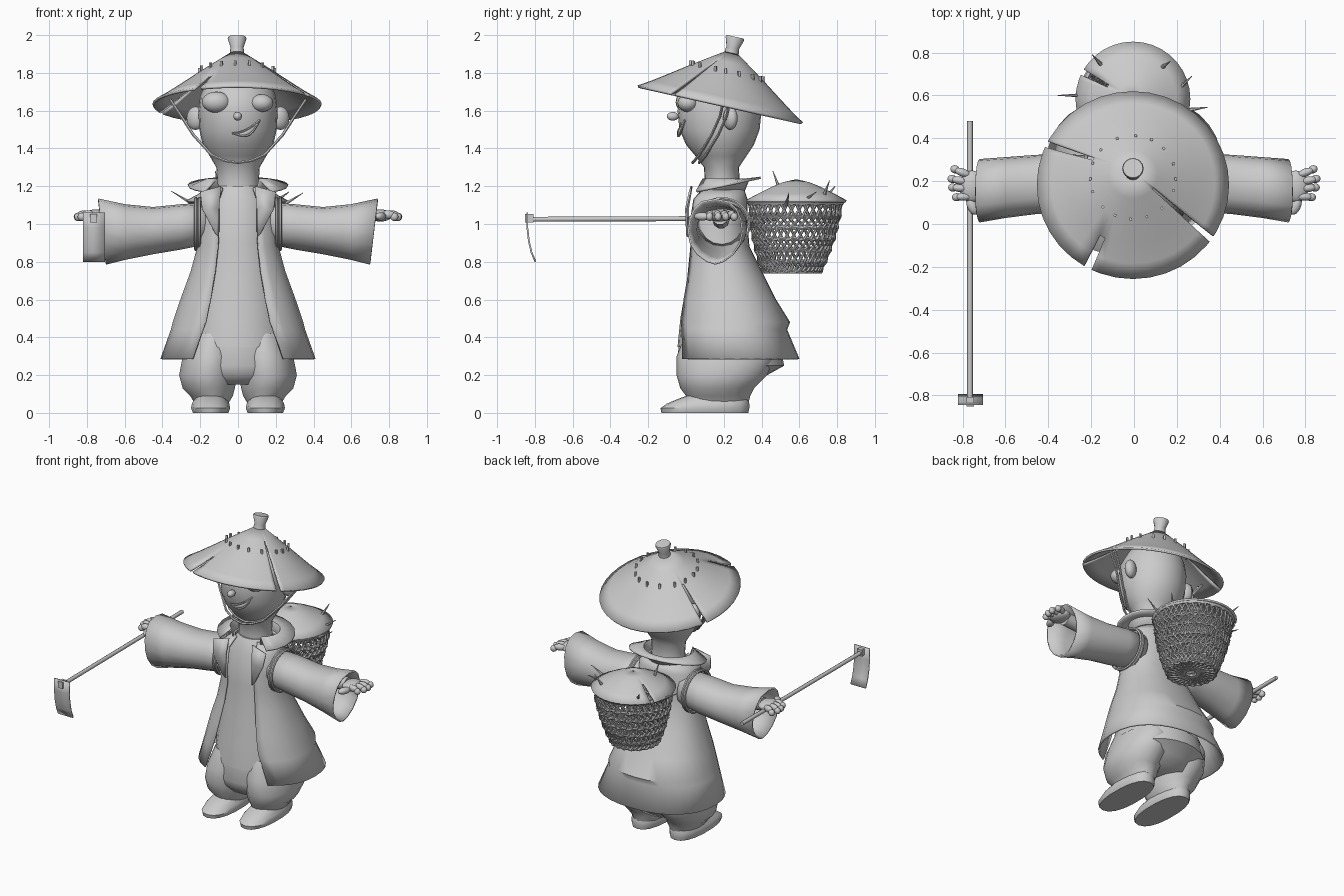
import bpy, bmesh, math, random
from math import sin, cos, pi, radians
from mathutils import Vector, Matrix

if "Cube" in bpy.data.objects:
    bpy.data.objects.remove(bpy.data.objects["Cube"])

random.seed(4)
grey = bpy.data.materials.new("plain_grey")
grey.diffuse_color = (0.6, 0.6, 0.6, 1)
grey.use_nodes = True
grey.node_tree.nodes["Principled BSDF"].inputs["Base Color"].default_value = grey.diffuse_color


def finish(name, bm, thick=0, matrix=None, angle=40):
    bmesh.ops.recalc_face_normals(bm, faces=bm.faces)
    me = bpy.data.meshes.new(name)
    bm.to_mesh(me)
    bm.free()
    if matrix:
        me.transform(matrix)
    me.materials.append(grey)
    ob = bpy.data.objects.new(name, me)
    bpy.context.collection.objects.link(ob)
    if thick:
        m = ob.modifiers.new("thickness", "SOLIDIFY")
        m.thickness, m.offset = thick, 0
    bpy.ops.object.select_all(action="DESELECT")
    ob.select_set(True)
    bpy.context.view_layer.objects.active = ob
    bpy.ops.object.shade_smooth_by_angle(angle=radians(angle))
    return ob


def loft(name, rings, closed=True, caps=True, thick=0, angle=40, skip=None, matrix=None):
    bm = bmesh.new()
    rows = [[bm.verts.new(p) for p in r] for r in rings]
    n = len(rows[0])
    for i in range(len(rows) - 1):
        for j in range(n if closed else n - 1):
            if skip and skip(i, j):
                continue
            k = (j + 1) % n
            bm.faces.new((rows[i][j], rows[i][k], rows[i + 1][k], rows[i + 1][j]))
    if caps and closed:
        bm.faces.new(rows[0])
        bm.faces.new(rows[-1])
    return finish(name, bm, thick, matrix, angle)


def oval(z, yf, yb, rx, cx=0, gap=0, n=24, p=1.0):
    """Horizontal section between yf and yb, optionally open at the front."""
    a0 = math.asin((gap / rx) ** (1 / p)) if gap else 0
    cy, ry = (yf + yb) / 2, (yb - yf) / 2
    pts = []
    for j in range(n + 1 if gap else n):
        a = a0 + (2 * pi - 2 * a0) * j / n
        s, c = sin(a), cos(a)
        pts.append((cx + rx * math.copysign(abs(s) ** p, s), cy - ry * math.copysign(abs(c) ** p, c), z))
    return pts


def ball(name, loc, scale, rot=0):
    bm = bmesh.new()
    bmesh.ops.create_uvsphere(bm, u_segments=16, v_segments=10, radius=1)
    m = Matrix.Translation(loc) @ Matrix.Rotation(rot, 4, "Z") @ Matrix.Diagonal((*scale, 1))
    return finish(name, bm, matrix=m, angle=60)


def box(name, loc, size, rot=None):
    bm = bmesh.new()
    bmesh.ops.create_cube(bm, size=1)
    return finish(name, bm, matrix=Matrix.Translation(loc) @ (rot or Matrix()) @ Matrix.Diagonal((*size, 1)))


def tubes(name, paths, radius, cyclic=False, res=1, taper=False):
    cu = bpy.data.curves.new(name, "CURVE")
    cu.dimensions, cu.bevel_depth, cu.bevel_resolution, cu.use_fill_caps = "3D", radius, res, True
    for path in paths:
        s = cu.splines.new("POLY")
        s.points.add(len(path) - 1)
        for i, p in enumerate(path):
            s.points[i].co = (*p, 1)
            s.points[i].radius = 1 - 0.85 * i / (len(path) - 1) if taper else 1
        s.use_cyclic_u = cyclic
    tmp = bpy.data.objects.new(name, cu)
    bpy.context.collection.objects.link(tmp)
    bpy.context.view_layer.update()
    me = bpy.data.meshes.new_from_object(tmp.evaluated_get(bpy.context.evaluated_depsgraph_get()))
    bpy.data.objects.remove(tmp)
    bm = bmesh.new()
    bm.from_mesh(me)
    return finish(name, bm, angle=50)


def cone_cover(name, profile, slits, matrix, thick):
    """Shallow cone with narrow slits (angle, width, first open row)."""
    angs = [(2 * pi * i / 36, None) for i in range(36)]
    for a, w, row in slits:
        angs = [q for q in angs if abs(q[0] - radians(a)) > radians(w)]
        angs += [(radians(a - w / 2), row), (radians(a + w / 2), None)]
    angs.sort(key=lambda q: q[0])
    rings = [[(r * cos(a), r * sin(a), h) for a, _ in angs] for r, h in profile]
    loft(name, rings, caps=False, thick=thick, matrix=matrix, angle=35,
         skip=lambda i, j: angs[j][1] is not None and i >= angs[j][1])


# straw hat, tilted back
tilt = Matrix.Translation((-0.005, 0.18, 1.63)) @ Matrix.Rotation(radians(-12.6), 4, "X")
cone_cover("hat", [(0.02, 0.285), (0.11, 0.225), (0.2, 0.165), (0.3, 0.095), (0.38, 0.04), (0.445, 0)],
           [(154, 4, 2), (242, 5, 3), (325, 4, 1)], tilt, 0.014)
knob = [(0.035, 0.25), (0.038, 0.29), (0.034, 0.31), (0.05, 0.36), (0.046, 0.37)]
loft("hat_knob", [[(r * cos(a * pi / 8), r * sin(a * pi / 8), h) for a in range(16)] for r, h in knob], matrix=tilt)
for i in range(16):
    a = i * pi / 8 + random.uniform(-0.08, 0.08)
    box("hat_peg", tilt @ Vector((0.2 * cos(a), 0.2 * sin(a), 0.175)), (0.012, 0.012, 0.045),
        Matrix.Rotation(a, 4, "Z"))

# head and neck
head = [(1.14, 0.1, 0.29, 0.115), (1.22, 0.1, 0.285, 0.11), (1.3, 0.095, 0.28, 0.115), (1.36, 0.05, 0.32, 0.15),
        (1.42, 0, 0.36, 0.187), (1.5, -0.035, 0.39, 0.205), (1.6, -0.045, 0.4, 0.21), (1.68, -0.03, 0.39, 0.2),
        (1.75, 0.03, 0.36, 0.17), (1.8, 0.12, 0.3, 0.08)]
loft("head", [oval(*r) for r in head], angle=60)
ball("eye_left", (-0.115, 0.0, 1.645), (0.076, 0.055, 0.056))
ball("eye_right", (0.125, 0.01, 1.64), (0.062, 0.055, 0.047))
ball("nose", (-0.002, -0.07, 1.57), (0.023, 0.032, 0.023))


def face_y(x):
    return 0.178 - 0.213 * math.sqrt(1 - (x / 0.205) ** 2) - 0.008


# crooked open grin
lips = []
for dip in (0, 0.035):
    lips.append([(x, face_y(x), 1.48 + 0.07 * u * u - dip * sin(pi * u ** 1.4))
                 for u in [i / 8 for i in range(9)] for x in [-0.03 + 0.145 * u]])
loft("mouth", lips, closed=False, thick=0.006)
tubes("lips", lips, 0.006)

for s, side in ((-1, "left"), (1, "right")):
    ball("ear_" + side, (s * 0.225, 0.235, 1.56), (0.05, 0.035, 0.062), s * 0.5)
    # chin cord
    for d in (0, 0.035):
        tubes("chin_cord_" + side, [[(s * x, y + d, z) for x, y, z in
              ((0.36, 0.2, 1.66), (0.3, 0.18, 1.57), (0.235, 0.135, 1.47), (0.14, 0.07, 1.365),
               (0.07, 0.045, 1.335), (0, 0.035, 1.325))]], 0.008)

# inner tunic
tunic = [(1.2, 0.09, 0.29, 0.11), (1.12, 0.04, 0.29, 0.16), (0.9, 0.025, 0.3, 0.18), (0.7, 0.005, 0.36, 0.21),
         (0.5, -0.03, 0.42, 0.25), (0.35, -0.045, 0.45, 0.27)]
loft("tunic", [oval(*r) for r in tunic], angle=50)

# open coat
coat = [(1.19, 0.08, 0.3, 0.13, 0.08), (1.13, 0.03, 0.32, 0.2, 0.1), (1.0, 0.01, 0.32, 0.205, 0.1),
        (0.88, 0.015, 0.33, 0.21, 0.105), (0.75, 0, 0.395, 0.245, 0.12), (0.6, -0.03, 0.47, 0.3, 0.145),
        (0.48, -0.05, 0.545, 0.34, 0.17), (0.44, -0.05, 0.53, 0.35, 0.185), (0.285, -0.065, 0.595, 0.405, 0.24)]
loft("coat", [oval(z, f, b, rx, 0, g, 26, 0.88) for z, f, b, rx, g in coat], closed=False, thick=0.012, angle=50)

# wide turned-out collar
inner, mid, outer = [], [], []
for j in range(17):
    a = radians(42 + 276 * j / 16)
    back = (1 - cos(a)) / 2
    inner.append((0.13 * sin(a), 0.19 - 0.11 * cos(a), 1.12 + 0.04 * back))
    mid.append((0.17 * sin(a), 0.19 - 0.14 * cos(a), 1.235))
    outer.append((0.265 * sin(a), 0.2 - 0.195 * cos(a), 1.16 + 0.085 * back))
loft("collar", [inner, mid, outer], closed=False, thick=0.012, angle=30)
for s in (-1, 1):
    loft("lapel", [[(s * 0.09, 0.03, 1.2), (s * 0.2, 0.02, 1.17)], [(s * 0.1, 0.01, 1.08), (s * 0.19, 0, 1.08)],
                   [(s * 0.1, 0.01, 0.93), (s * 0.12, 0.005, 0.95)]], closed=False, thick=0.01)

# sleeves, hands, shoulder straps, trousers and shoes
sleeve = [(0.15, 0.19, 0.12, 1.11, 0.9), (0.3, 0.19, 0.13, 1.1, 0.87), (0.45, 0.185, 0.133, 1.085, 0.845),
          (0.6, 0.17, 0.137, 1.1, 0.815), (0.72, 0.155, 0.143, 1.13, 0.79)]
leg = [(0.05, 0.01, 0.33, 0.09, 0.14), (0.09, 0, 0.34, 0.115, 0.14), (0.13, -0.03, 0.36, 0.14, 0.155),
       (0.2, -0.05, 0.43, 0.157, 0.157), (0.3, -0.05, 0.47, 0.15, 0.145), (0.42, 0, 0.42, 0.12, 0.13)]
shoe = [(0, -0.13, 0.33, 0.095), (0.025, -0.135, 0.335, 0.105), (0.05, -0.1, 0.335, 0.1), (0.075, -0.04, 0.33, 0.085),
        (0.11, 0.06, 0.31, 0.075)]
for s, side in ((-1, "left"), (1, "right")):
    rings = []
    for x, cy, w, top, bot in sleeve:
        ring = []
        for j in range(16):
            t = 2 * pi * j / 16
            q = 0.75 if cos(t) > 0 else 1.25 if x > 0.4 else 1
            z = (top + bot) / 2 + (top - bot) / 2 * cos(t)
            xs = x + (0.02 * cos(t) if x > 0.7 else 0)
            ring.append((s * xs, cy + w * math.copysign(abs(sin(t)) ** q, sin(t)), z))
        rings.append(ring)
    loft("sleeve_" + side, rings, caps=False, thick=0.01, angle=50)
    tubes("wrist_" + side, [[(s * 0.45, 0.185, 1.02), (s * 0.72, 0.18, 1.04)]], 0.045, res=3)
    ball("palm_" + side, (s * 0.755, 0.175, 1.045), (0.06, 0.075, 0.032))
    for y0, y1, x1 in ((0.225, 0.255, 0.84), (0.195, 0.21, 0.853), (0.165, 0.17, 0.85), (0.13, 0.125, 0.832)):
        rot = math.atan2(y1 - y0, s * 0.08)
        ball("finger_" + side, (s * (x1 - 0.04), (y0 + y1) / 2, 1.05), (0.04, 0.019, 0.022), rot)
        ball("fingertip_" + side, (s * (x1 - 0.005), y1, 1.038), (0.022, 0.019, 0.022), rot)
    ball("thumb_" + side, (s * 0.755, 0.085, 1.04), (0.024, 0.045, 0.022), -s * 0.4)
    for k in (0, 0.018):
        tubes("shoulder_strap_" + side, [[(s * (0.205 + k), 0.19 + 0.145 * cos(a * pi / 12),
              1.0 + 0.135 * sin(a * pi / 12)) for a in range(24)]], 0.009, cyclic=True)
    loft("trouser_leg_" + side, [oval(z, f, b, rx, s * cx, n=18) for z, f, b, rx, cx in leg], angle=50)
    loft("shoe_" + side, [oval(z, f, b, rx, s * 0.145, n=18, p=0.85) for z, f, b, rx in shoe], angle=45)
loft("trouser_seat", [oval(*r) for r in ((0.15, 0.02, 0.38, 0.2), (0.2, -0.03, 0.43, 0.26), (0.25, -0.045, 0.52, 0.29),
                                         (0.35, -0.04, 0.5, 0.28))], angle=50)

# hoe held in the left hand
tubes("hoe_handle", [[(-0.765, -0.83, 1.025), (-0.765, 0.48, 1.03)]], 0.013, res=2)
box("hoe_socket", (-0.765, -0.83, 1.03), (0.035, 0.045, 0.045))
blade = [(-0.84, 1.06), (-0.84, 0.98), (-0.832, 0.91), (-0.818, 0.85), (-0.797, 0.8)]
loft("hoe_blade", [[(-0.82, y, z), (-0.705, y, z)] for y, z in blade], closed=False, thick=0.009)

# woven back basket: zigzag canes, hoops and a crossed base
levels = [(0.75, 0.152), (0.8, 0.172), (0.86, 0.193), (0.92, 0.21), (0.98, 0.224), (1.04, 0.234), (1.11, 0.24)]


def on_basket(a, z, r):
    return (r * cos(a), 0.56 + 0.02 * (z - 0.75) / 0.36 + r * sin(a), z)


canes, hoops = [], []
for d in (-1, 1):
    for i in range(38):
        a = 2 * pi * (i + 0.25 * d) / 38
        canes.append([on_basket(a + d * 0.2 * (k % 2) + d * 0.05 * k, z, r + 0.006 * d * (-1) ** k)
                      for k, (z, r) in enumerate(levels)])
for z, r in levels:
    for w in (-1, 1):
        hoops.append([on_basket(2 * pi * i / 40, z + 0.004 * w, r + 0.007 * w * (-1) ** i) for i in range(40)])
tubes("basket_canes", canes, 0.008)
tubes("basket_hoops", hoops, 0.008, cyclic=True)
tubes("basket_rim", [[on_basket(2 * pi * i / 40, 1.115, 0.245) for i in range(40)]], 0.014, cyclic=True)
base = [[on_basket(a, 0.75, 0.15), on_basket(a + pi + 0.5 * d, 0.75 + 0.006 * d, 0.15)]
        for d in (-1, 1) for a in [2 * pi * i / 26 for i in range(26)]]
tubes("basket_base", base, 0.008)
cone_cover("basket_lid", [(0.004, 1.23), (0.07, 1.215), (0.13, 1.19), (0.2, 1.155), (0.265, 1.12)], [(152, 6, 2)],
           Matrix.Translation((-0.005, 0.583, 0)), 0.012)

# loose twigs sticking out of the basket
twigs = [((-0.23, 0.6, 1.1), (-0.355, 0.6, 1.175)), ((0.24, 0.53, 1.1), (0.345, 0.545, 1.165)),
         ((0.13, 0.73, 1.15), (0.17, 0.76, 1.23)), ((-0.15, 0.74, 1.14), (-0.195, 0.79, 1.2)),
         ((0.2, 0.62, 1.12), (0.27, 0.69, 1.17)), ((-0.1, 0.5, 1.17), (-0.12, 0.46, 1.28))]
tubes("basket_twigs", twigs, 0.011, taper=True)
